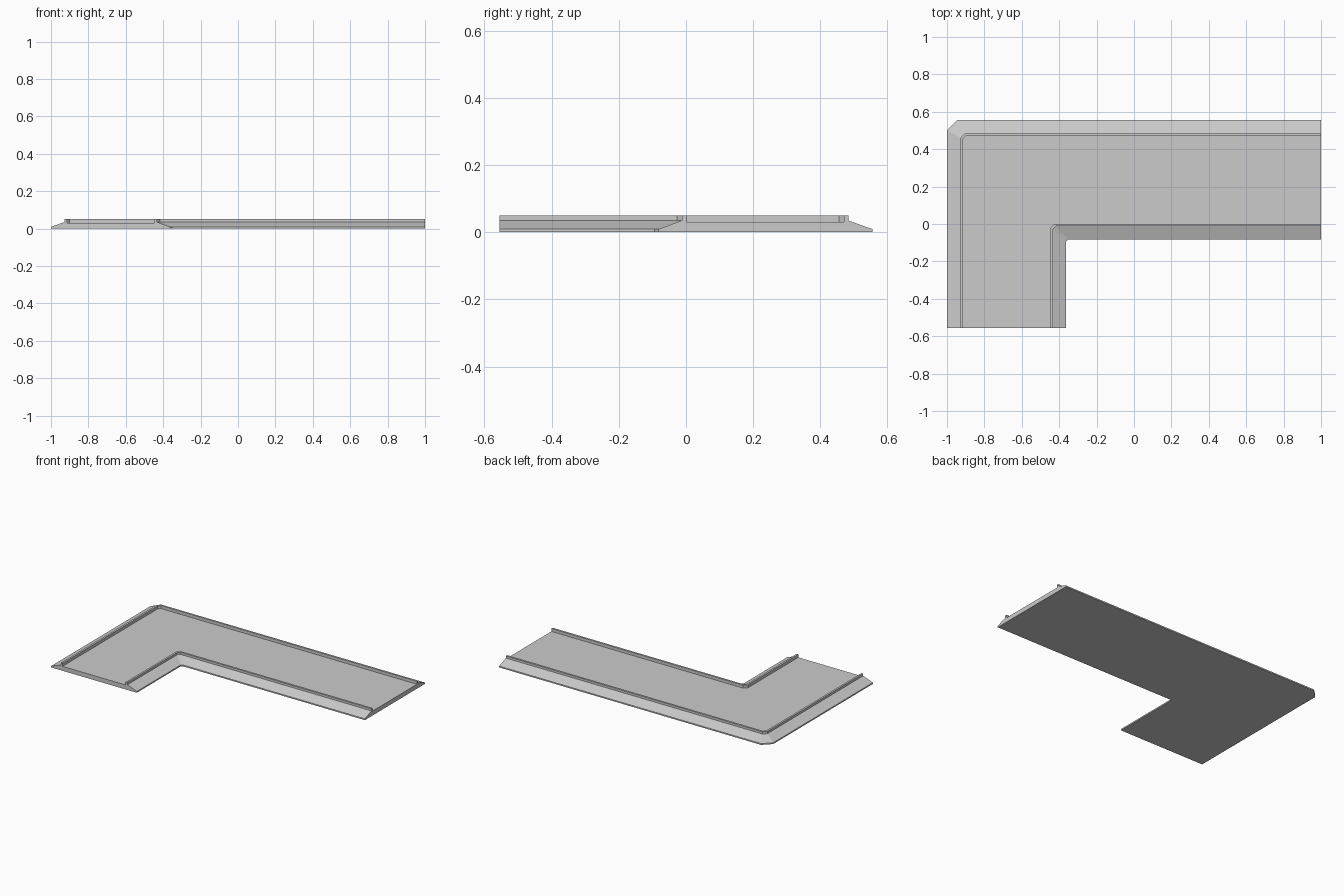
import bpy, bmesh

if "Cube" in bpy.data.objects:
    bpy.data.objects.remove(bpy.data.objects["Cube"])

X0, Y0 = -1.0, 0.555      # outer corner of the L
WIDTH = 0.637             # full width of each arm
LIP, FLOOR, SLOPE_TOP, TOP = 0.009, 0.030, 0.035, 0.050
SKIRT, RAIL = 0.072, 0.013

# Cross-section from outer edge to inner edge: (inset, height, corner chamfer)
w = WIDTH
profile = [
    (0, 0, 0.053), (0, LIP, 0.053),                               # outer lip
    (SKIRT, SLOPE_TOP, 0.021), (SKIRT, TOP, 0.021),               # outer slope and rail
    (SKIRT + RAIL, TOP, 0.015), (SKIRT + RAIL, FLOOR, 0.015),
    (w - SKIRT - RAIL + 0.002, FLOOR, 0.021),                     # floor to inner rail
    (w - SKIRT - RAIL + 0.002, TOP, 0.021),
    (w - SKIRT + 0.002, TOP, 0.015), (w - SKIRT + 0.002, SLOPE_TOP, 0.015),
    (w, LIP, 0.012), (w, 0, 0.012),                               # inner lip
]

# Sweep the section along the L with a chamfered corner
bm = bmesh.new()
rows = []
for d, z, c in profile:
    x, y = X0 + d, Y0 - d
    path = [(x, -Y0), (x, y - c), (x + c, y), (1.0, y)]
    rows.append([bm.verts.new((px, py, z)) for px, py in path])
n = len(rows)
for i in range(n):
    a, b = rows[i], rows[(i + 1) % n]
    for k in range(3):
        bm.faces.new((a[k], a[k + 1], b[k + 1], b[k]))

# End caps
bm.faces.new([r[0] for r in rows])
bm.faces.new([r[3] for r in reversed(rows)])
bmesh.ops.recalc_face_normals(bm, faces=bm.faces)

mesh = bpy.data.meshes.new("corner_walkway")
bm.to_mesh(mesh)
bm.free()
obj = bpy.data.objects.new("corner_walkway", mesh)
bpy.context.collection.objects.link(obj)
